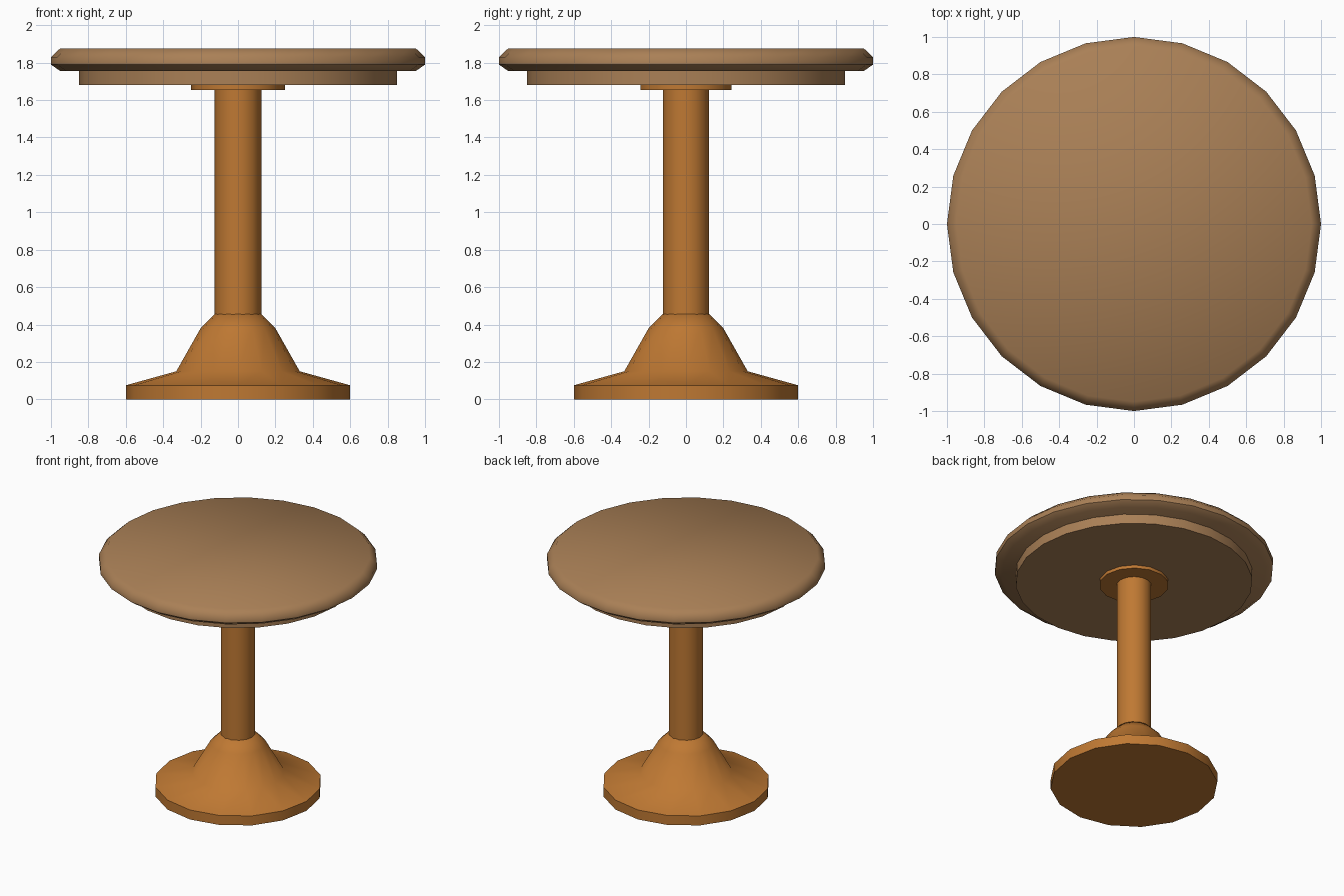
import bpy
import bmesh
from math import cos, sin, pi, radians

default = bpy.data.objects.get("Cube")
if default:
    bpy.data.objects.remove(default, do_unlink=True)


def make_material(name, rgb):
    mat = bpy.data.materials.new(name)
    mat.use_nodes = True
    mat.diffuse_color = (*rgb, 1)
    mat.node_tree.nodes["Principled BSDF"].inputs["Base Color"].default_value = (*rgb, 1)
    return mat


def turned_part(name, profile, sides, mat):
    """Closed solid of revolution from (radius, height) points, bottom to top."""
    bm = bmesh.new()
    rings = [[bm.verts.new((r * cos(2 * pi * i / sides), r * sin(2 * pi * i / sides), z))
              for i in range(sides)] for r, z in profile]
    for low, high in zip(rings, rings[1:]):
        for i in range(sides):
            j = (i + 1) % sides
            bm.faces.new((low[i], low[j], high[j], high[i]))
    bm.faces.new(rings[0][::-1])
    bm.faces.new(rings[-1])
    mesh = bpy.data.meshes.new(name)
    bm.to_mesh(mesh)
    bm.free()
    mesh.materials.append(mat)
    obj = bpy.data.objects.new(name, mesh)
    bpy.context.collection.objects.link(obj)
    bpy.ops.object.select_all(action="DESELECT")
    obj.select_set(True)
    bpy.context.view_layer.objects.active = obj
    bpy.ops.object.shade_smooth_by_angle(angle=radians(52))
    return obj


top_wood = make_material("dull brown wood", (0.40, 0.215, 0.093))
leg_wood = make_material("warm orange wood", (0.52, 0.19, 0.033))

# Table top with bevelled rim, and the apron below it
turned_part("table_top", [(0.95, 1.755), (1.0, 1.79), (1.0, 1.83), (0.95, 1.877)], 24, top_wood)
turned_part("apron", [(0.85, 1.68), (0.85, 1.757)], 24, top_wood)

# Mounting plate and pole
turned_part("mounting_plate", [(0.25, 1.655), (0.25, 1.682)], 14, leg_wood)
turned_part("pole", [(0.125, 0.4), (0.125, 1.67)], 14, leg_wood)

# Flared foot
turned_part("foot", [(0.6, 0), (0.6, 0.075), (0.33, 0.15), (0.2, 0.38), (0.125, 0.455)],
            16, leg_wood)
